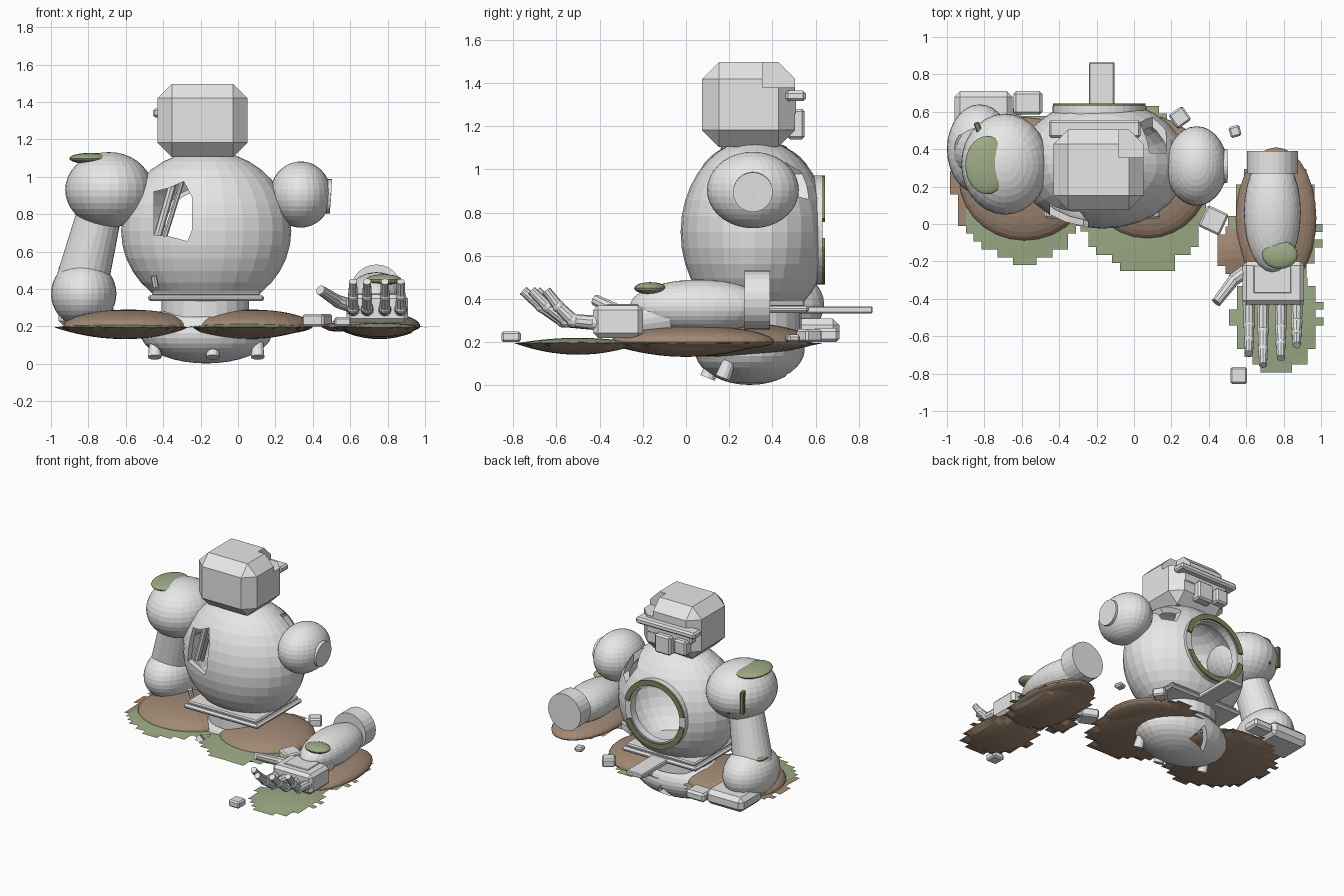
import bpy, bmesh, math, random
from mathutils import Vector, Matrix

if "Cube" in bpy.data.objects:
    bpy.data.objects.remove(bpy.data.objects["Cube"])

random.seed(4)


def material(name, col):
    m = bpy.data.materials.new(name)
    m.diffuse_color = (*col, 1)
    m.use_nodes = True
    m.node_tree.nodes["Principled BSDF"].inputs["Base Color"].default_value = m.diffuse_color
    return m


STONE = material("pale grey metal", (0.8, 0.8, 0.8))
MOSS = material("moss green", (0.34, 0.41, 0.24))
SOIL = material("soil brown", (0.36, 0.25, 0.175))
DARK_MOSS = material("dark moss", (0.2, 0.25, 0.12))


def finish(name, bm, *mats):
    me = bpy.data.meshes.new(name)
    bm.to_mesh(me)
    bm.free()
    for m in mats:
        me.materials.append(m)
    ob = bpy.data.objects.new(name, me)
    bpy.context.collection.objects.link(ob)
    return ob


def ball(name, c, r, mat=STONE, seg=28, rings=18, inner=None, flat=1):
    """Ellipsoid; inner makes it hollow, flat squashes its lower half."""
    bm = bmesh.new()
    place = Matrix.Translation(c) @ Matrix.Diagonal((*r, 1))
    bmesh.ops.create_uvsphere(bm, u_segments=seg, v_segments=rings, radius=1, matrix=place)
    if inner:
        new = bmesh.ops.create_uvsphere(bm, u_segments=seg, v_segments=rings, radius=inner, matrix=place)
        faces = {f for v in new["verts"] for f in v.link_faces}
        bmesh.ops.reverse_faces(bm, faces=list(faces))
    for v in bm.verts:
        if v.co.z < c[2]:
            v.co.z = c[2] + (v.co.z - c[2]) * flat
    return finish(name, bm, mat)


def box(name, x, y, z, bevel=0.012, rot=0, mat=STONE):
    """Chamfered box from its ranges, turned about z."""
    bm = bmesh.new()
    c = [(a + b) / 2 for a, b in (x, y, z)]
    s = [b - a for a, b in (x, y, z)]
    bmesh.ops.create_cube(bm, size=1, matrix=Matrix.Diagonal((*s, 1)))
    if bevel:
        bmesh.ops.bevel(bm, geom=bm.edges[:], offset=bevel, segments=1, affect="EDGES")
    bm.transform(Matrix.Translation(c) @ Matrix.Rotation(math.radians(rot), 4, "Z"))
    return finish(name, bm, mat)


def rod(name, a, b, r1, r2=None, seg=24, mat=STONE):
    a, b = Vector(a), Vector(b)
    bm = bmesh.new()
    turn = (b - a).to_track_quat("Z", "Y").to_matrix().to_4x4()
    bmesh.ops.create_cone(bm, cap_ends=True, segments=seg, radius1=r1, radius2=r2 or r1,
                          depth=(b - a).length, matrix=Matrix.Translation((a + b) / 2) @ turn)
    return finish(name, bm, mat)


def prism(name, pts, y0, y1):
    """Outline in x and z, extruded along y."""
    bm = bmesh.new()
    f = bm.faces.new([bm.verts.new((x, y0, z)) for x, z in pts])
    new = bmesh.ops.extrude_face_region(bm, geom=[f])["geom"]
    bmesh.ops.translate(bm, vec=(0, y1 - y0, 0), verts=[v for v in new if isinstance(v, bmesh.types.BMVert)])
    bmesh.ops.recalc_face_normals(bm, faces=bm.faces[:])
    return finish(name, bm, STONE)


def cut(ob, *cutters):
    for c in cutters:
        mod = ob.modifiers.new("cut", "BOOLEAN")
        mod.operation, mod.solver, mod.object = "DIFFERENCE", "EXACT", c
        bpy.context.view_layer.objects.active = ob
        bpy.ops.object.modifier_apply(modifier=mod.name)
        bpy.data.objects.remove(c)


def hoop(name, c, r0, r1, y0, y1, a0, a1, mat):
    """Rectangular section swept round the y axis."""
    bm = bmesh.new()
    n = max(4, round((a1 - a0) / 10))
    full = a1 - a0 == 360
    rows = []
    for i in range(n if full else n + 1):
        a = math.radians(a0 + (a1 - a0) * i / n)
        rows.append([bm.verts.new((c[0] + r * math.cos(a), y, c[1] + r * math.sin(a)))
                     for r, y in ((r0, y0), (r1, y0), (r1, y1), (r0, y1))])
    for p, q in zip(rows, rows[1:] + rows[:1] if full else rows[1:]):
        for k in range(4):
            bm.faces.new((p[k], p[k - 1], q[k - 1], q[k]))
    if not full:
        bm.faces.new(rows[0])
        bm.faces.new(rows[-1][::-1])
    bmesh.ops.recalc_face_normals(bm, faces=bm.faces[:])
    return finish(name, bm, mat)


def turf(name, cx, cy, rx, ry, depth, brown=lambda x, y: False, step=0.042):
    """Stepped-edge patch: grass on top, sagging soil underneath."""
    bm = bmesh.new()
    n, m = int(rx / step) + 2, int(ry / step) + 2
    cells = [(i, j) for i in range(-n, n) for j in range(-m, m)
             if ((i + .5) * step / rx) ** 2 + ((j + .5) * step / ry) ** 2 < 1 + random.uniform(-.1, .1)]
    count, verts = {}, {}
    for i, j in cells:
        for k in ((i, j), (i + 1, j), (i + 1, j + 1), (i, j + 1)):
            count[k] = count.get(k, 0) + 1
    for k, used in count.items():
        x, y = k[0] * step, k[1] * step
        d = max(0, 1 - (x / rx) ** 2 - (y / ry) ** 2)
        top = bm.verts.new((cx + x, cy + y, 0.195 + 0.025 * d))
        low = top if used < 4 else bm.verts.new((cx + x, cy + y, 0.192 - depth * d))
        verts[k] = (top, low)
    for i, j in cells:
        ks = ((i, j), (i + 1, j), (i + 1, j + 1), (i, j + 1))
        up = bm.faces.new([verts[k][0] for k in ks])
        c = up.calc_center_median()
        up.material_index = 1 if brown(c.x, c.y) else 0
        if any(count[k] == 4 for k in ks):
            bm.faces.new([verts[k][1] for k in reversed(ks)]).material_index = 1
    return finish(name, bm, MOSS, SOIL)


# ground patches and soil mounds
turf("left_turf", -.605, .2, .37, .4, .06, lambda x, y: x < -.88 and y > -.04)
turf("middle_turf", .05, .17, .34, .44, .06)
turf("right_turf", .755, .0, .235, .36, .06)
turf("hand_turf", .76, -.5, .235, .285, .05)
turf("soil_patch", .53, -.14, .1, .12, .02, lambda x, y: True)
for name, c, r in (("left_mound", (-.585, .24, .2), (.35, .33, .09)),
                   ("middle_mound", (.07, .25, .2), (.33, .33, .09)),
                   ("right_mound", (.76, .03, .2), (.215, .38, .075))):
    ball(name, c, r, SOIL, flat=.55)

# hollow torso with a torn front, a torn back shoulder and a round back opening
torso = ball("torso", (-.17, .32, .71), (.455, .345, .43), inner=.9)
cut(torso,
    prism("front_tear", [(-.45, .92), (-.37, .94), (-.29, .975), (-.245, .89), (-.245, .72),
                         (-.27, .655), (-.36, .68), (-.45, .69)], -.3, .3),
    prism("back_tear", [(.03, .98), (.1, 1.08), (.17, 1.0), (.17, .88), (.1, .86)], .38, .9),
    rod("back_opening", (-.185, .45, .72), (-.185, .9, .72), .225, seg=36))
hoop("back_rim", (-.185, .72), .205, .252, .575, .632, 0, 360, STONE)
for a0, a1 in ((12, 170), (190, 338)):
    hoop("rim_moss", (-.185, .72), .215, .253, .63, .645, a0, a1, DARK_MOSS)
rod("inner_strut", (-.43, .13, .68), (-.35, .12, .96), .022, seg=8)
rod("inner_strut_small", (-.39, .13, .68), (-.3, .1, .97), .013, seg=8)

# head with a missing rear corner, plus rear bar and blocks
head = box("head", (-.43, .05), (.075, .505), (1.105, 1.497), .077)
cut(head, box("corner_cut", (-.08, .2), (.355, .7), (1.38, 1.6), 0))
box("rear_bar", (-.455, .035), (.46, .555), (1.318, 1.365))
box("rear_block", (-.25, -.12), (.47, .55), (1.14, 1.28))
box("rear_block_small", (-.38, -.28), (.47, .55), (1.17, 1.28))
box("rear_mount", (-.4, -.02), (.44, .51), (1.25, 1.33))

# waist plates, pelvis and studs
box("waist_plate", (-.48, .14), (.03, .57), (.335, .368))
box("waist_plate_upper", (-.46, .12), (.05, .55), (.365, .39), .008)
rod("waist", (-.175, .3, .25), (-.175, .3, .34), .235)
pelvis = ball("pelvis", (-.17, .295, .165), (.352, .255, .163), inner=.85)
cut(pelvis, prism("pelvis_tear", [(-.26, .03), (-.1, .05), (-.17, .15)], .4, .8))
for x, y in ((-.445, .19), (-.135, .1), (.105, .17)):
    rod("pelvis_stud", (x, y, .035), (x, y + .03, .11), .036, .03, seg=12)
box("rear_plank", (-.24, -.105), (.38, .865), (.333, .366), .006)
rod("side_peg", (-.44, .08, .41), (-.45, .07, .47), .017, seg=8)

# hanging arm
ball("left_shoulder", (-.69, .32, .93), (.234, .27, .202))
rod("left_upper_arm", (-.83, .39, .45), (-.735, .34, .83), .14, .118)
ball("left_forearm", (-.825, .4, .375), (.175, .24, .178))
box("left_hand", (-.96, -.65), (.45, .71), (.2, .31), .03)
box("left_hand_piece", (-.645, -.49), (.585, .71), (.2, .265), .015)
ball("shoulder_moss", (-.787, .315, 1.098), (.115, .155, .03), MOSS)
box("shoulder_drip", (-.85, -.82), (.49, .545), (.86, 1.02), .006, 20, DARK_MOSS)
box("shoulder_drip_short", (-.75, -.73), (.52, .565), (.84, .92), .004, 10, DARK_MOSS)
ball("elbow_moss", (-.92, .41, .51), (.04, .07, .022), MOSS, 16, 8)

# broken shoulder
ball("right_shoulder", (.335, .31, .905), (.164, .213, .177))
rod("right_shoulder_stump", (.42, .31, .9), (.497, .31, .895), .092)

# fallen forearm with open hand
rod("fallen_arm_stump", (.74, .39, .395), (.74, .27, .395), .136)
ball("fallen_forearm", (.74, .06, .365), (.152, .32, .125))
box("palm", (.58, .91), (-.43, -.2), (.22, .37), .022)
box("palm_plate", (.64, .84), (-.37, -.22), (.36, .376), .004)
rod("wrist", (.745, -.08, .33), (.745, -.22, .3), .115, .09)
ball("forearm_moss", (.78, -.165, .45), (.095, .075, .028), MOSS, 20, 10)
for x, end in ((.615, -.70), (.69, -.765), (.785, -.725), (.87, -.655)):
    k = (-.42 - end) / .345
    path = [Vector((x, -.42 - d * k, z)) for d, z in ((0, .29), (.15, .3), (.25, .365), (.335, .44))]
    for i, (a, b) in enumerate(zip(path, path[1:])):
        rod("finger", a, b, .034 - .004 * i, .03 - .004 * i, seg=10)
        ball("knuckle", a, [.037 - .004 * i] * 3, STONE, 10, 6)
rod("thumb_base", (.6, -.25, .31), (.53, -.3, .335), .036, seg=10)
rod("thumb_tip", (.54, -.29, .33), (.44, -.42, .395), .034, .027, seg=10)

# loose rubble
for (x, y), s, h, rot in (((.425, .02), .125, .065, -25), ((.56, -.81), .09, .05, 0),
                          ((.245, .57), .09, .06, 35), ((.54, .495), .06, .035, 15)):
    box("rubble", (x - s / 2, x + s / 2), (y - s / 2, y + s / 2), (.2, .2 + h), .01, rot)
